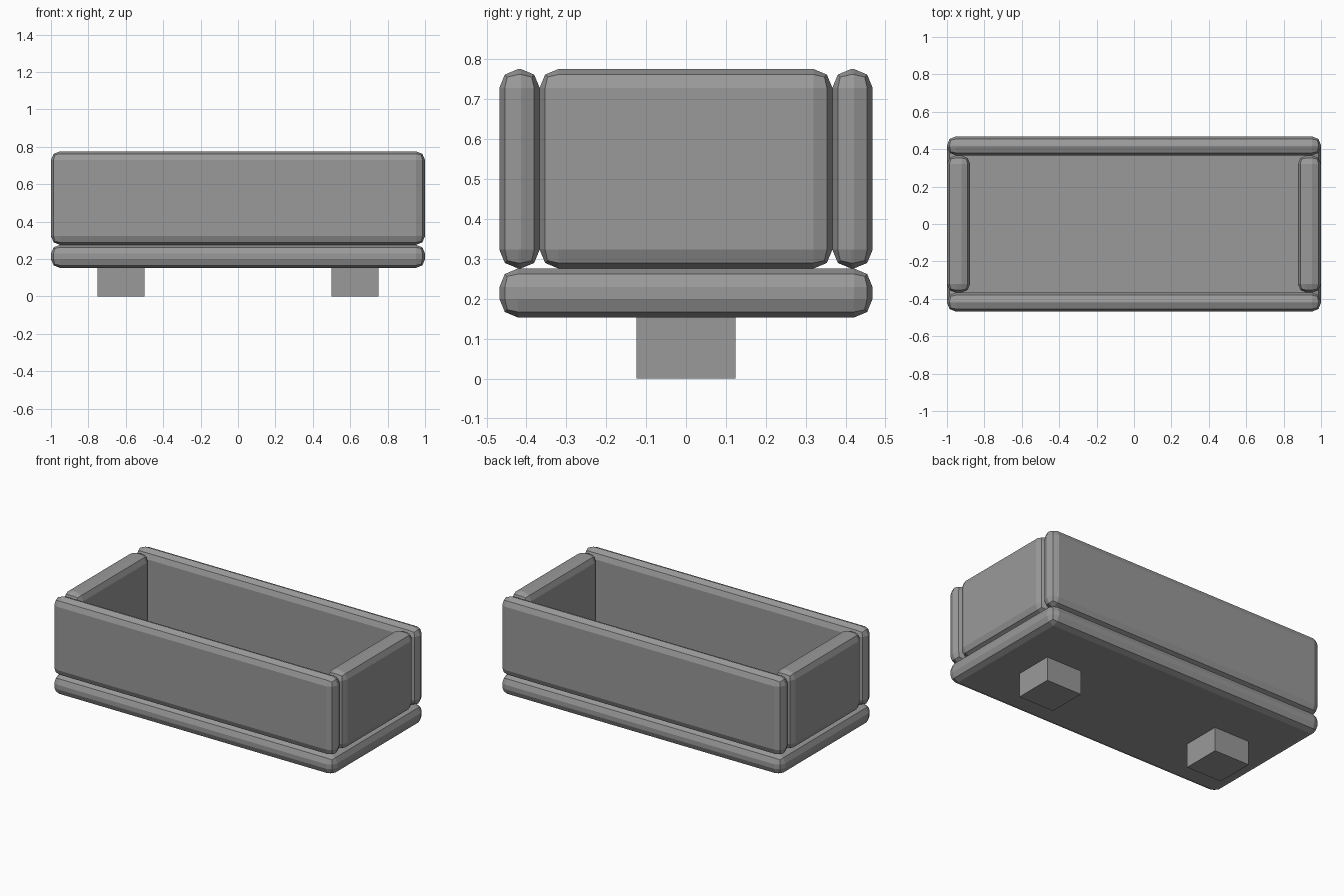
import bpy
import bmesh
from mathutils import Vector

old = bpy.data.objects.get("Cube")
if old:
    bpy.data.objects.remove(old, do_unlink=True)

# Single stone grey colour
GREY = (0.32, 0.32, 0.32, 1.0)
stone = bpy.data.materials.new("stone grey")
stone.use_nodes = True
stone.diffuse_color = GREY
stone.node_tree.nodes["Principled BSDF"].inputs["Base Color"].default_value = GREY


def slab(name, low, high, bevel=0.0):
    """Flat-shaded box between two corners, with optional rounded edges."""
    low, high = Vector(low), Vector(high)
    centre, size = (low + high) / 2, high - low
    mesh = bpy.data.meshes.new(name)
    bm = bmesh.new()
    bmesh.ops.create_cube(bm, size=1)
    bmesh.ops.scale(bm, vec=size, verts=bm.verts)
    bm.to_mesh(mesh)
    bm.free()
    mesh.materials.append(stone)
    obj = bpy.data.objects.new(name, mesh)
    obj.location = centre
    bpy.context.collection.objects.link(obj)
    if bevel:
        mod = obj.modifiers.new("rounded edges", 'BEVEL')
        mod.width = bevel
        mod.segments = 2
    return obj


HALF_X, HALF_Y = 1.0, 0.468
FOOT_TOP, FLOOR, RIM = 0.153, 0.276, 0.776
INNER_Y = 0.367   # inside face of the long walls
INNER_X = 0.876   # inside face of the end walls
ROUND = 0.047

# Base slab, also the trough floor
slab("base", (-HALF_X, -HALF_Y, FOOT_TOP), (HALF_X, HALF_Y, FLOOR), ROUND)

# Long walls
slab("front_wall", (-HALF_X, -HALF_Y, FLOOR), (HALF_X, -INNER_Y, RIM), ROUND)
slab("back_wall", (-HALF_X, INNER_Y, FLOOR), (HALF_X, HALF_Y, RIM), ROUND)

# End walls and feet, one on each side
for side, sign in (("left", 1), ("right", -1)):
    x0, x1 = sorted((sign * INNER_X, sign * HALF_X))
    slab(side + "_end_wall", (x0, -INNER_Y, FLOOR), (x1, INNER_Y, RIM), ROUND)
    x0, x1 = sorted((sign * 0.5, sign * 0.75))
    slab(side + "_foot", (x0, -0.124, 0), (x1, 0.124, FOOT_TOP))
